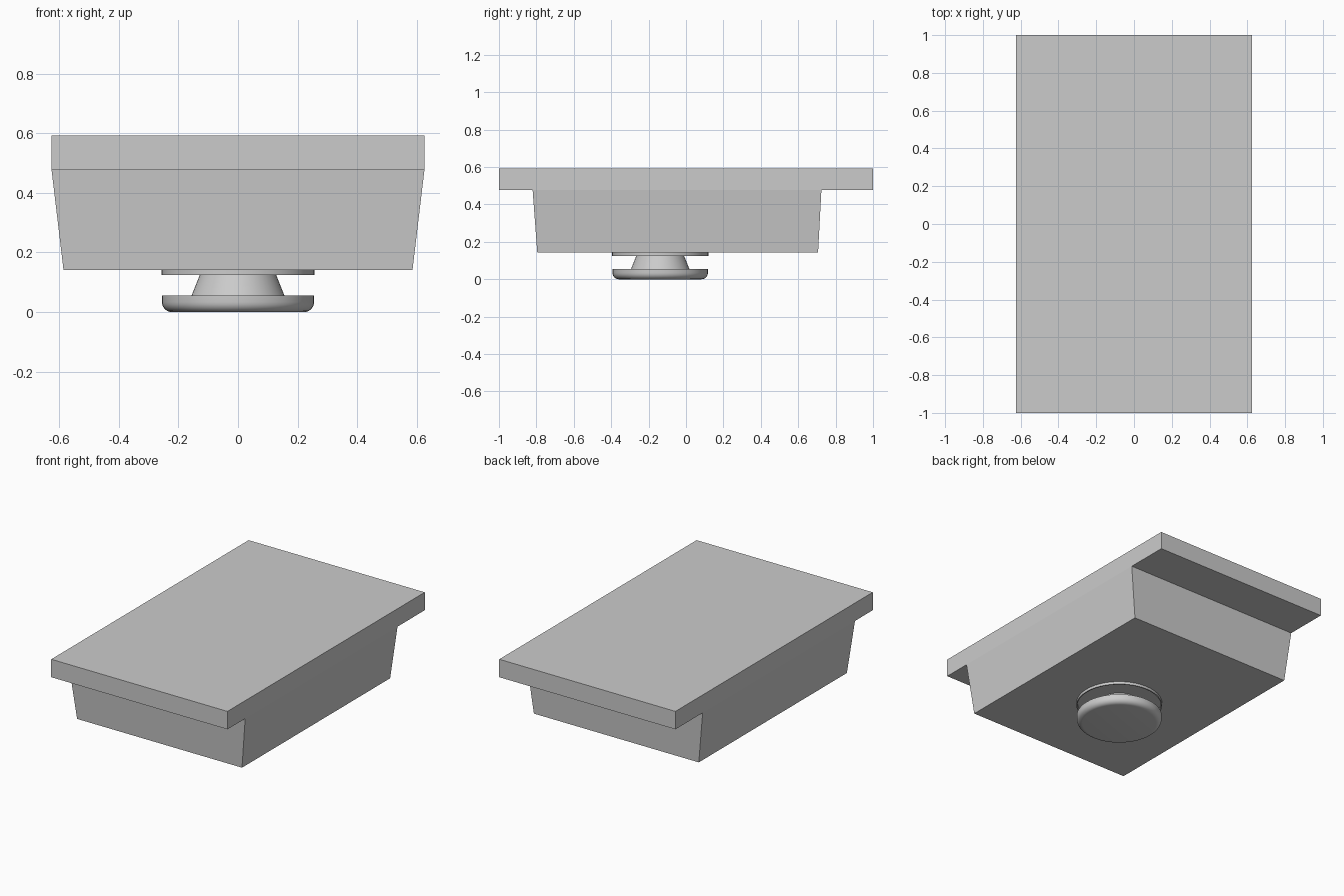
import bpy, math

if "Cube" in bpy.data.objects:
    bpy.data.objects.remove(bpy.data.objects["Cube"])


def mesh_object(name, verts, faces):
    me = bpy.data.meshes.new(name)
    me.from_pydata(verts, [], faces)
    me.update()
    ob = bpy.data.objects.new(name, me)
    bpy.context.collection.objects.link(ob)
    return ob


def tapered_block(name, bottom, top):
    """Each end is (half_width_x, y_min, y_max, z)."""
    verts = []
    for hx, y0, y1, z in (bottom, top):
        verts += [(-hx, y0, z), (hx, y0, z), (hx, y1, z), (-hx, y1, z)]
    sides = [(i, (i + 1) % 4, 4 + (i + 1) % 4, 4 + i) for i in range(4)]
    return mesh_object(name, verts, [(3, 2, 1, 0), (4, 5, 6, 7)] + sides)


def lathe(name, profile, centre_y, closed=False, n=48):
    """Revolve (radius, z) points, listed bottom to top, about a vertical axis."""
    verts = [(r * math.cos(2 * math.pi * i / n),
              centre_y + r * math.sin(2 * math.pi * i / n), z)
             for r, z in profile for i in range(n)]
    m = len(profile)
    faces = [(j * n + i, j * n + (i + 1) % n,
              (j + 1) % m * n + (i + 1) % n, (j + 1) % m * n + i)
             for j in range(m if closed else m - 1) for i in range(n)]
    if not closed:
        faces += [tuple(reversed(range(n))), tuple(range((m - 1) * n, m * n))]
    ob = mesh_object(name, verts, faces)
    bpy.ops.object.select_all(action='DESELECT')
    bpy.context.view_layer.objects.active = ob
    ob.select_set(True)
    bpy.ops.object.shade_smooth_by_angle(angle=math.radians(35))
    return ob


# Front panel and tapered body
tapered_block("panel", (0.625, -1, 1, 0.477), (0.625, -1, 1, 0.592))
tapered_block("body", (0.585, -0.795, 0.706, 0.142), (0.625, -0.82, 0.724, 0.477))

# Round knob: rounded cap with a tapering neck
KNOB_Y = -0.138
R, ROUND = 0.255, 0.034
cap = [(R - ROUND + ROUND * math.sin(a), ROUND - ROUND * math.cos(a))
       for a in (math.pi / 2 * k / 6 for k in range(7))]
lathe("knob", cap + [(R, 0.055), (0.156, 0.055), (0.121, 0.142)], KNOB_Y)

# Thin raised collar round the foot of the neck
lathe("knob_collar", [(0.257, 0.125), (0.257, 0.142), (0.25, 0.142), (0.25, 0.125)],
      KNOB_Y, closed=True)
